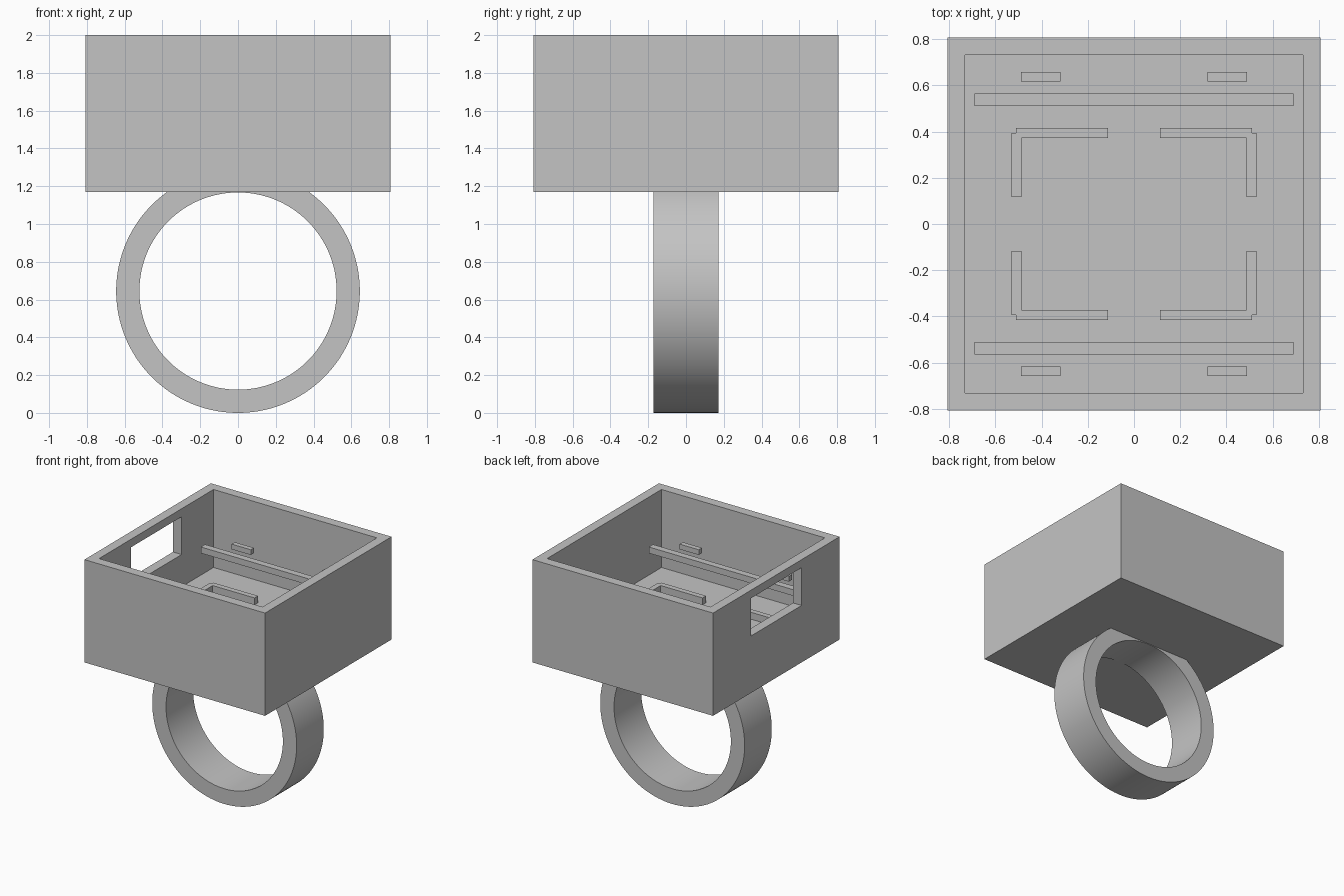
import bpy
import bmesh
from math import cos, sin, tau, radians

cube = bpy.data.objects.get("Cube")
if cube:
    bpy.data.objects.remove(cube, do_unlink=True)

grey = bpy.data.materials.new("plain grey")
grey.use_nodes = True
grey.diffuse_color = (0.55, 0.55, 0.55, 1)
grey.node_tree.nodes["Principled BSDF"].inputs["Base Color"].default_value = (0.55, 0.55, 0.55, 1)


def add_object(name, bm):
    bmesh.ops.recalc_face_normals(bm, faces=bm.faces)
    mesh = bpy.data.meshes.new(name)
    bm.to_mesh(mesh)
    bm.free()
    mesh.materials.append(grey)
    obj = bpy.data.objects.new(name, mesh)
    bpy.context.collection.objects.link(obj)
    return obj


def make_active(obj):
    bpy.ops.object.select_all(action='DESELECT')
    obj.select_set(True)
    bpy.context.view_layer.objects.active = obj


def box(name, xs, ys, zs):
    bm = bmesh.new()
    bmesh.ops.create_cube(bm, size=1)
    for v in bm.verts:
        v.co = [lo + (hi - lo) * (c + 0.5) for c, (lo, hi) in zip(v.co, (xs, ys, zs))]
    return add_object(name, bm)


def boolean(obj, other, operation):
    mod = obj.modifiers.new("boolean", 'BOOLEAN')
    mod.operation = operation
    mod.solver = 'EXACT'
    mod.object = other
    make_active(obj)
    bpy.ops.object.modifier_apply(modifier=mod.name)
    bpy.data.objects.remove(other, do_unlink=True)


def mirrored(span, side):
    return tuple(sorted(side * c for c in span))


# Open tray with a thick floor and a window in one side wall
HALF, INNER, BASE, FLOOR, TOP = 0.807, 0.73, 1.17, 1.37, 2.0
tray = box("tray", (-HALF, HALF), (-HALF, HALF), (BASE, TOP))
hollow = box("hollow_cutter", (-INNER, INNER), (-INNER, INNER), (FLOOR, TOP + 0.2))
window = box("window_cutter", (-1, -0.6), (-0.323, 0.323), (1.63, 1.935))
for cutter in (hollow, window):
    cutter.hide_render = True
    boolean(tray, cutter, 'DIFFERENCE')

# Finger ring, its top sunk into the tray floor
OUTER, BORE, DEPTH, STEPS = 0.645, 0.522, 0.173, 160
bm = bmesh.new()
profile = ((OUTER, -DEPTH), (OUTER, DEPTH), (BORE, DEPTH), (BORE, -DEPTH))
loops = []
for i in range(STEPS):
    a = tau * i / STEPS
    loops.append([bm.verts.new((r * cos(a), y, OUTER + r * sin(a))) for r, y in profile])
for i, here in enumerate(loops):
    there = loops[(i + 1) % STEPS]
    for j in range(4):
        k = (j + 1) % 4
        bm.faces.new((here[j], here[k], there[k], there[j]))
ring = add_object("ring", bm)
make_active(ring)
bpy.ops.object.shade_smooth_by_angle(angle=radians(30))

# Long rails, short tabs and corner brackets inside the tray
for sy, end in ((-1, "front"), (1, "back")):
    box(f"{end}_rail", (-0.69, 0.69), mirrored((0.511, 0.565), sy), (1.58, 1.63))
    for sx, side in ((-1, "right"), (1, "left")):
        box(f"{end}_{side}_tab", mirrored((0.317, 0.488), sx),
            mirrored((0.616, 0.657), sy), (1.625, 1.667))
        bracket = box(f"{end}_{side}_bracket", mirrored((0.113, 0.51), sx),
                      mirrored((0.372, 0.416), sy), (FLOOR - 0.02, 1.426))
        leg = box("bracket_leg", mirrored((0.487, 0.53), sx),
                  mirrored((0.117, 0.394), sy), (FLOOR - 0.02, 1.426))
        boolean(bracket, leg, 'UNION')
